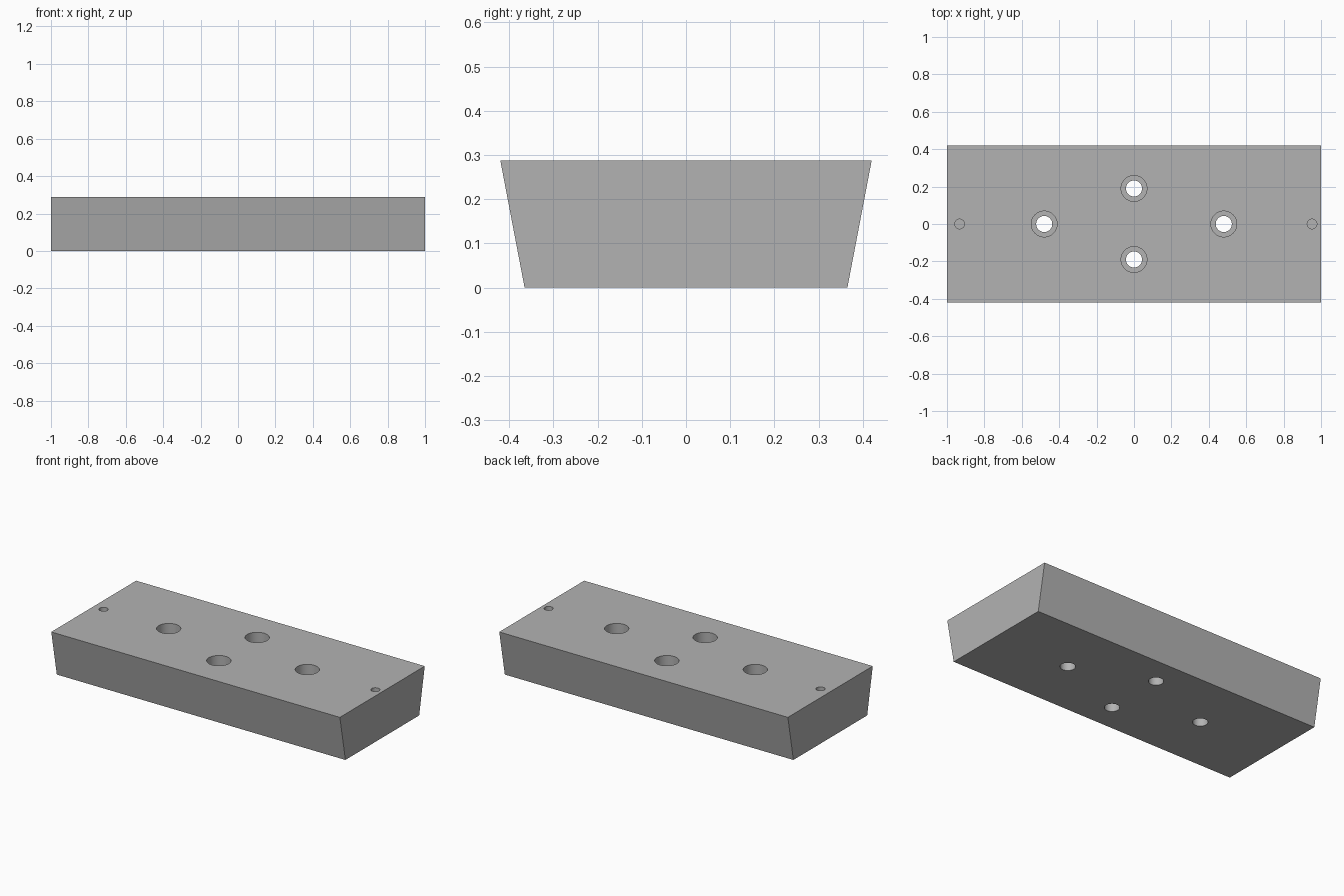
import bpy
import bmesh
import math

LENGTH, HEIGHT = 2.0, 0.288
TOP_HALF, BASE_HALF = 0.42, 0.365

cube = bpy.data.objects.get("Cube")
if cube:
    bpy.data.objects.remove(cube, do_unlink=True)

# Plain grey metal
grey = bpy.data.materials.new("grey_metal")
grey.use_nodes = True
colour = (0.45, 0.45, 0.45, 1)
grey.diffuse_color = colour
grey.node_tree.nodes["Principled BSDF"].inputs["Base Color"].default_value = colour


def add_object(name, bm):
    bmesh.ops.recalc_face_normals(bm, faces=bm.faces)
    mesh = bpy.data.meshes.new(name)
    bm.to_mesh(mesh)
    bm.free()
    mesh.materials.append(grey)
    obj = bpy.data.objects.new(name, mesh)
    bpy.context.collection.objects.link(obj)
    return obj


def drill(block, x, y, profile, sides=48):
    """Cut a round hole whose (radius, z) profile is listed from top to bottom."""
    bm = bmesh.new()
    rings = []
    for radius, z in profile:
        rings.append([bm.verts.new((x + radius * math.cos(2 * math.pi * i / sides),
                                    y + radius * math.sin(2 * math.pi * i / sides), z))
                      for i in range(sides)])
    for upper, lower in zip(rings, rings[1:]):
        for i in range(sides):
            j = (i + 1) % sides
            bm.faces.new((upper[i], upper[j], lower[j], lower[i]))
    bm.faces.new(rings[0])
    bm.faces.new(rings[-1])
    cutter = add_object("hole_cutter", bm)
    cutter.hide_render = True
    cut = block.modifiers.new("hole", "BOOLEAN")
    cut.operation = "DIFFERENCE"
    cut.solver = "EXACT"
    cut.object = cutter
    bpy.context.view_layer.objects.active = block
    bpy.ops.object.modifier_apply(modifier=cut.name)
    bpy.data.objects.remove(cutter, do_unlink=True)


# Block with a trapezoid end section, wider at the top
bm = bmesh.new()
section = [(-BASE_HALF, 0), (BASE_HALF, 0), (TOP_HALF, HEIGHT), (-TOP_HALF, HEIGHT)]
end = bm.faces.new([bm.verts.new((-LENGTH / 2, y, z)) for y, z in section])
grown = bmesh.ops.extrude_face_region(bm, geom=[end])["geom"]
bmesh.ops.translate(bm, vec=(LENGTH, 0, 0),
                    verts=[v for v in grown if isinstance(v, bmesh.types.BMVert)])
# Extruding an open face keeps the first end, so the solid is closed
block = add_object("mounting_block", bm)

# Four counterbored through holes
above, below = HEIGHT + 0.05, -0.05
step = HEIGHT - 0.14
bolt_profile = [(0.069, above), (0.069, step), (0.043, step), (0.043, below)]
for x, y in ((-0.48, 0), (0.48, 0), (0, -0.19), (0, 0.19)):
    drill(block, x, y, bolt_profile)

# Two blind dowel holes, slightly off symmetric
for x in (-0.932, 0.952):
    drill(block, x, 0, [(0.026, above), (0.026, HEIGHT - 0.12)], 32)

# Smooth hole walls with sharp rims
block.select_set(True)
bpy.context.view_layer.objects.active = block
bpy.ops.object.shade_smooth_by_angle(angle=math.radians(30))
